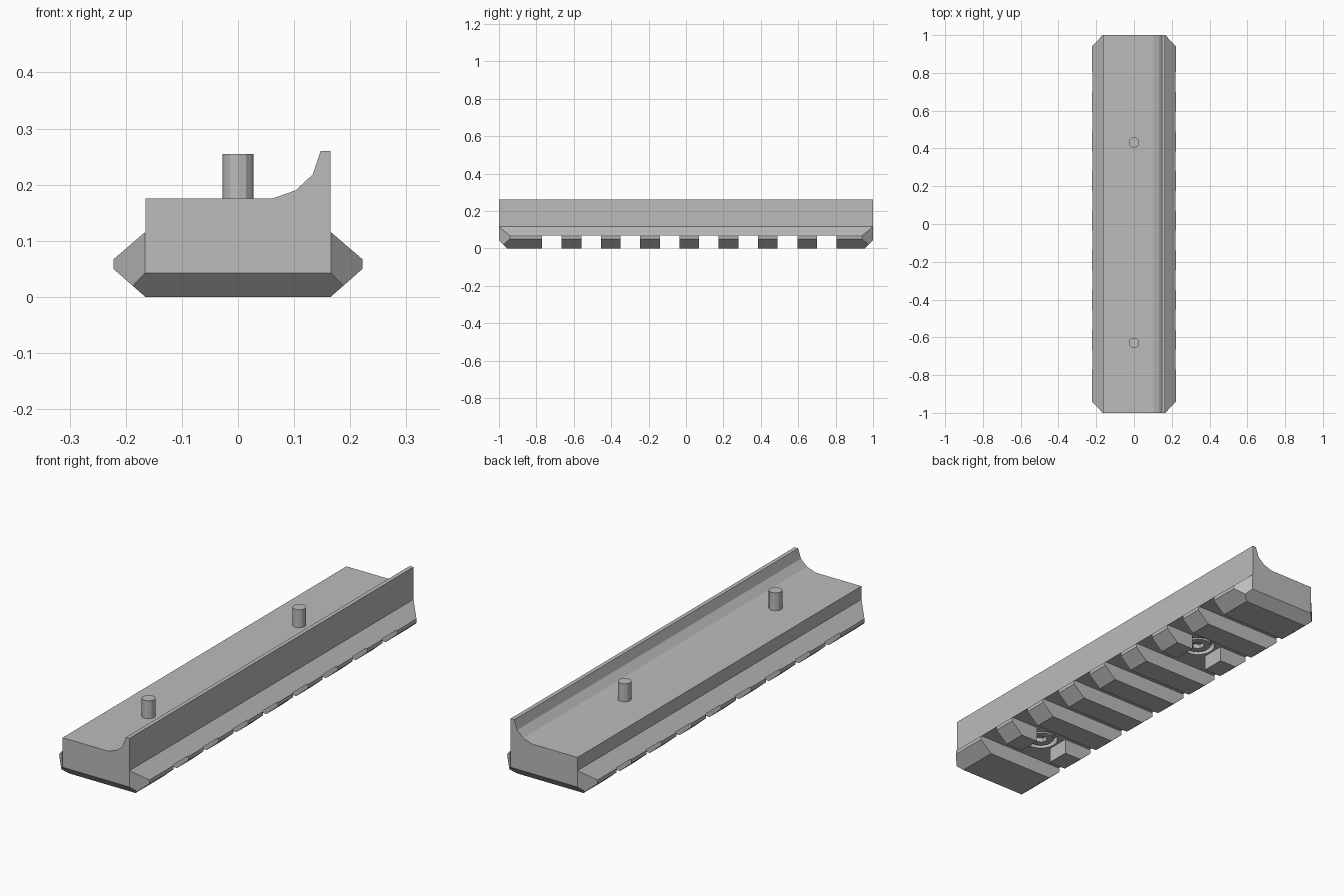
import bpy, bmesh
from mathutils import Matrix, Vector

default = bpy.data.objects.get("Cube")
if default:
    bpy.data.objects.remove(default, do_unlink=True)

# Single grey finish
grey = bpy.data.materials.new("matte_grey")
grey.use_nodes = True
colour = (0.5, 0.5, 0.5, 1)
grey.diffuse_color = colour
grey.node_tree.nodes["Principled BSDF"].inputs["Base Color"].default_value = colour


def make_object(name, bm):
    bmesh.ops.recalc_face_normals(bm, faces=bm.faces)
    mesh = bpy.data.meshes.new(name)
    bm.to_mesh(mesh)
    bm.free()
    mesh.materials.append(grey)
    obj = bpy.data.objects.new(name, mesh)
    bpy.context.collection.objects.link(obj)
    return obj


def add_box(bm, x, y, z):
    """Box from (low, high) ranges on each axis."""
    size = Matrix.Diagonal([b - a for a, b in (x, y, z)] + [1])
    centre = Vector([(a + b) / 2 for a, b in (x, y, z)])
    bmesh.ops.create_cube(bm, size=1, matrix=Matrix.Translation(centre) @ size)


def add_cylinder(bm, radius, y, z0, z1, sides):
    bmesh.ops.create_cone(bm, cap_ends=True, segments=sides, radius1=radius, radius2=radius,
                          depth=z1 - z0, matrix=Matrix.Translation((0, y, (z0 + z1) / 2)))


def slice_off(bm, point, normal):
    """Cut away everything beyond a plane and cap the hole."""
    geom = bm.verts[:] + bm.edges[:] + bm.faces[:]
    bmesh.ops.bisect_plane(bm, geom=geom, plane_co=point, plane_no=normal, clear_outer=True)
    rim = [e for e in bm.edges if e.is_boundary]
    bmesh.ops.holes_fill(bm, edges=rim, sides=0)


def subtract(target, cutter):
    cutter.hide_render = True
    mod = target.modifiers.new("cut", 'BOOLEAN')
    mod.operation = 'DIFFERENCE'
    mod.solver = 'EXACT'
    mod.use_self = True
    mod.object = cutter
    bpy.context.view_layer.objects.active = target
    bpy.ops.object.modifier_apply(modifier=mod.name)
    bpy.data.objects.remove(cutter, do_unlink=True)


# Rail body: cross-section swept along its length
SECTION = [(-0.165, 0), (0.165, 0), (0.222, 0.05), (0.222, 0.067), (0.165, 0.116),
           (0.165, 0.26), (0.147, 0.26), (0.133, 0.218), (0.103, 0.19), (0.06, 0.175),
           (-0.165, 0.175), (-0.165, 0.116), (-0.222, 0.067), (-0.222, 0.05)]
bm = bmesh.new()
face = bm.faces.new([bm.verts.new((x, -1, z)) for x, z in SECTION])
sweep = bmesh.ops.extrude_face_region(bm, geom=[face])
bmesh.ops.translate(bm, vec=(0, 2, 0),
                    verts=[v for v in sweep["geom"] if isinstance(v, bmesh.types.BMVert)])
# Bevelled end corners and lower end edges
for end in (-1, 1):
    for side in (-1, 1):
        slice_off(bm, (side * 0.1655, end, 0), (side * 0.06, end * 0.057, 0))
    slice_off(bm, (0, end, 0.043), (0, end, -1))
rail = make_object("rail_body", bm)

# Cross slots and screw pockets in the underside
FLOOR, PITCH, HALF = 0.069, 0.21, 0.0525
SCREWS = (-0.63, 0.432)
bm = bmesh.new()
for i in range(8):
    y = -0.7175 + i * PITCH
    add_box(bm, (-0.4, 0.4), (y - HALF, y + HALF), (-0.1, FLOOR))
for y in (-0.6125, 0.4375):
    add_box(bm, (-0.08, 0.08), (y - 0.08, y + 0.08), (-0.1, FLOOR))
subtract(rail, make_object("slot_cutter", bm))

# Counterbores for the screw heads
bm = bmesh.new()
for y in SCREWS:
    add_cylinder(bm, 0.073, y, 0.03, 0.1, 24)
subtract(rail, make_object("counterbore_cutter", bm))

# Screws: shank through the rail and a socketed head below
for name, y in zip(("front", "rear"), SCREWS):
    bm = bmesh.new()
    add_cylinder(bm, 0.028, y, 0.16, 0.255, 12)
    make_object(name + "_screw_shank", bm)
    bm = bmesh.new()
    add_cylinder(bm, 0.055, y, 0.072, 0.101, 24)
    head = make_object(name + "_screw_head", bm)
    bm = bmesh.new()
    add_cylinder(bm, 0.028, y, 0.05, 0.092, 6)
    subtract(head, make_object("socket_cutter", bm))
